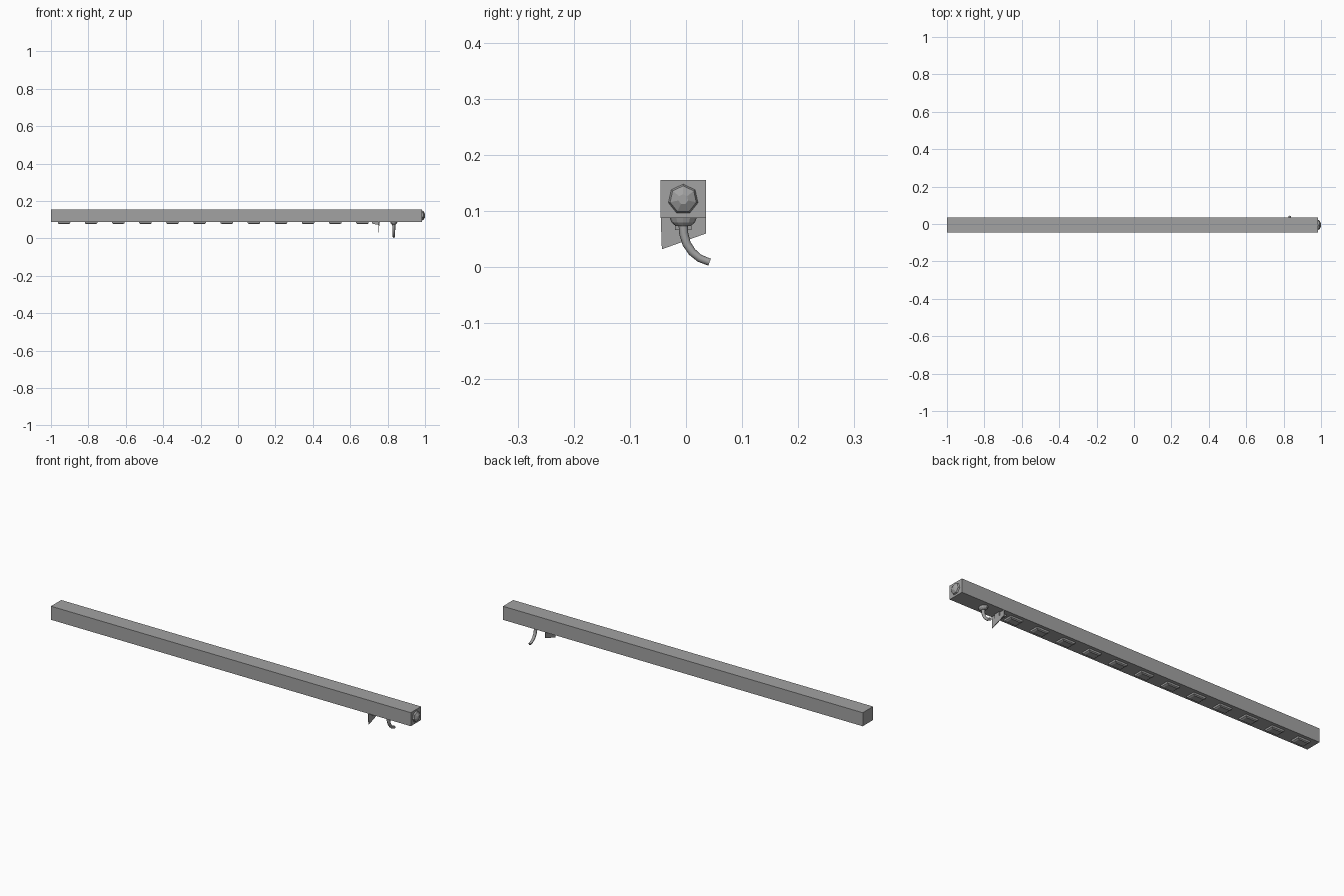
import bpy, bmesh, math
from mathutils import Vector

cube = bpy.data.objects.get("Cube")
if cube:
    bpy.data.objects.remove(cube)

grey = bpy.data.materials.new("mid grey")
grey.use_nodes = True
colour = (0.36, 0.36, 0.36, 1)
grey.diffuse_color = colour
grey.node_tree.nodes["Principled BSDF"].inputs["Base Color"].default_value = colour

BAR_BOTTOM = 0.0875
MID_Y = -0.005


def finish(name, bm):
    bmesh.ops.recalc_face_normals(bm, faces=bm.faces)
    mesh = bpy.data.meshes.new(name)
    bm.to_mesh(mesh)
    bm.free()
    mesh.materials.append(grey)
    obj = bpy.data.objects.new(name, mesh)
    bpy.context.collection.objects.link(obj)
    return obj


def loft(name, rings):
    """Join equal-sized rings of points into a closed solid."""
    bm = bmesh.new()
    loops = [[bm.verts.new(p) for p in ring] for ring in rings]
    for a, b in zip(loops, loops[1:]):
        for i in range(len(a)):
            j = (i + 1) % len(a)
            bm.faces.new((a[i], a[j], b[j], b[i]))
    bm.faces.new(loops[0])
    bm.faces.new(loops[-1])
    return finish(name, bm)


def rect(x, y, z, w, d):
    return [(x + sx * w / 2, y + sy * d / 2, z)
            for sx, sy in ((-1, -1), (1, -1), (1, 1), (-1, 1))]


# Long square bar
loft("bar", [rect(-0.0075, MID_Y, z, 1.985, 0.081) for z in (BAR_BOTTOM, 0.155)])

# Row of tapered pads under the bar
for i in range(12):
    x = -0.93 + i * 0.145
    loft(f"pad_{i + 1}", [rect(x, MID_Y, BAR_BOTTOM, 0.068, 0.048),
                          rect(x, MID_Y, 0.08, 0.064, 0.044),
                          rect(x, MID_Y, 0.076, 0.05, 0.034)])

# Faceted knob on the end of the bar
def knob_ring(x, r):
    return [(x, MID_Y + r * math.cos(a), 0.121 + r * math.sin(a))
            for a in (math.tau * k / 7 + math.pi / 2 for k in range(7))]

loft("end_knob", [knob_ring(0.983, 0.028), knob_ring(0.992, 0.024), knob_ring(1.0, 0.009)])

# Thin slanted fin across the bar, with a small brace behind it
fin = [(-0.045, BAR_BOTTOM), (0.0355, BAR_BOTTOM), (0.0355, 0.06), (-0.043, 0.032)]
loft("fin", [[(x, y, z) for y, z in fin] for x in (0.749, 0.752)])
brace = [(0.715, BAR_BOTTOM), (0.758, BAR_BOTTOM), (0.756, 0.066), (0.75, 0.074), (0.72, 0.077)]
loft("fin_brace", [[(x, y, z) for x, z in brace] for y in (-0.02, 0.01)])

# Round collar holding the hook
def collar_ring(z, r):
    return [(0.833 + 0.8 * r * math.cos(a), MID_Y + r * math.sin(a), z)
            for a in (math.tau * k / 12 for k in range(12))]

loft("hook_collar", [collar_ring(BAR_BOTTOM, 0.024), collar_ring(0.08, 0.021),
                     collar_ring(0.073, 0.013)])

# Curved hook sweeping backwards
path = [Vector((y, z)) for y, z in
        ((-0.005, 0.078), (-0.004, 0.06), (0.001, 0.042), (0.011, 0.027),
         (0.024, 0.016), (0.042, 0.009))]
rings = []
for i, p in enumerate(path):
    t = (path[min(i + 1, len(path) - 1)] - path[max(i - 1, 0)]).normalized()
    r = 0.0085 - 0.0004 * i
    rings.append([(0.833 + r * math.cos(a),
                   p.x - t.y * r * math.sin(a),
                   p.y + t.x * r * math.sin(a))
                  for a in (math.tau * k / 8 for k in range(8))])
hook = loft("hook", rings)
for obj in bpy.context.selected_objects:
    obj.select_set(False)
hook.select_set(True)
bpy.context.view_layer.objects.active = hook
bpy.ops.object.shade_smooth_by_angle(angle=math.radians(50))
